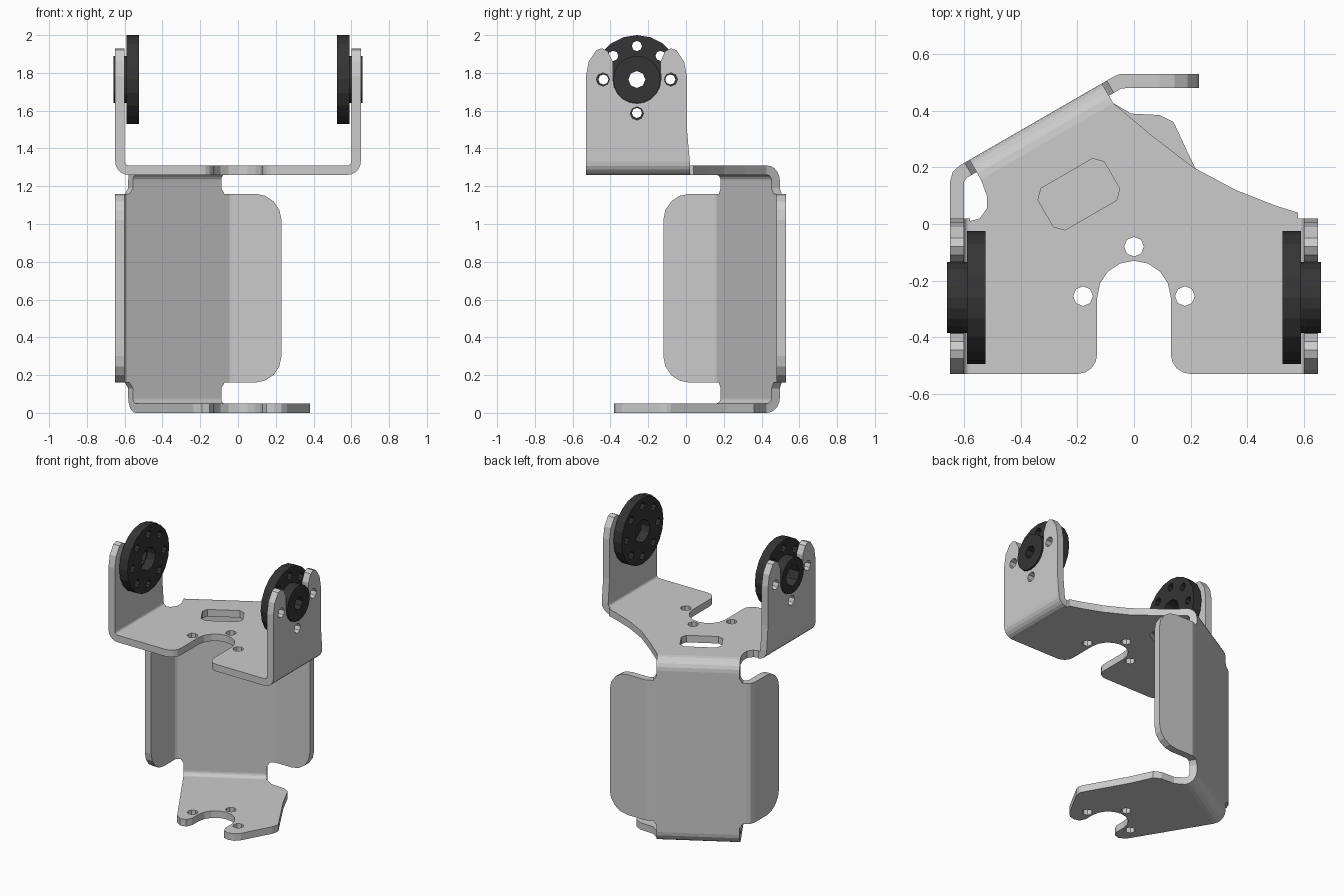
import bpy, bmesh
from math import cos, sin, pi, radians
from mathutils import Matrix, Vector

if "Cube" in bpy.data.objects:
    bpy.data.objects.remove(bpy.data.objects["Cube"])

X, Y, Z = Vector((1, 0, 0)), Vector((0, 1, 0)), Vector((0, 0, 1))
U = Vector((cos(pi / 6), 0.5, 0))       # along the slanted back plate
N = Vector((-0.5, cos(pi / 6), 0))      # outward from the back plate
T = 0.05                                # sheet thickness

dark = bpy.data.materials.new("dark_plastic")
dark.diffuse_color = (0.035, 0.035, 0.035, 1)
dark.use_nodes = True
dark.node_tree.nodes["Principled BSDF"].inputs["Base Color"].default_value = dark.diffuse_color


def arc(cx, cy, r, a0, a1, n=6):
    return [(cx + r * cos(radians(a0 + (a1 - a0) * i / n)),
             cy + r * sin(radians(a0 + (a1 - a0) * i / n))) for i in range(n + 1)]


def circle(cx, cy, r, n=8):
    return arc(cx, cy, r, 0, 360, n)[:-1]


def bend(cx, cy, ro, a0, a1):
    return arc(cx, cy, ro, a0, a1, 5) + arc(cx, cy, ro - T, a1, a0, 5)


def prism(name, loops, origin, ax, ay, thick=T, mat=None):
    """Filled outline (first loop) with holes, extruded along ax x ay."""
    cu = bpy.data.curves.new(name, 'CURVE')
    cu.dimensions, cu.fill_mode, cu.extrude = '2D', 'BOTH', thick / 2
    for pts in loops:
        s = cu.splines.new('POLY')
        s.points.add(len(pts) - 1)
        for p, (a, b) in zip(s.points, pts):
            p.co = (a, b, 0, 1)
        s.use_cyclic_u = True
    tmp = bpy.data.objects.new(name + "_tmp", cu)
    bpy.context.collection.objects.link(tmp)
    bpy.context.view_layer.update()
    me = bpy.data.meshes.new_from_object(
        tmp.evaluated_get(bpy.context.evaluated_depsgraph_get()))
    bpy.data.objects.remove(tmp)
    az = ax.cross(ay)
    m = Matrix((ax, ay, az)).transposed().to_4x4()
    m.translation = origin + az * thick / 2
    bm = bmesh.new()
    bm.from_mesh(me)
    bmesh.ops.remove_doubles(bm, verts=bm.verts, dist=1e-5)
    bm.transform(m)
    bmesh.ops.recalc_face_normals(bm, faces=bm.faces)
    for f in bm.faces:
        f.smooth = False
    bm.to_mesh(me)
    bm.free()
    me.name = name
    me.materials.clear()
    if mat:
        me.materials.append(mat)
    ob = bpy.data.objects.new(name, me)
    bpy.context.collection.objects.link(ob)
    return ob


def plan(t, d):
    p = U * t + N * d
    return (p.x, p.y)


O = Vector((0, 0, 0))
bolt_holes = [circle(0, -0.08, 0.035), circle(-0.18, -0.255, 0.035), circle(0.18, -0.255, 0.035)]
notch = arc(0, -0.26, 0.13, 180, 0, 8)
edge_r, edge_l = plan(0.15, 0.407), plan(-0.39, 0.407)

# Top plate with U notch, bolt holes and slanted window
window = []
for a, b in ((-.135, -.055), (-.105, -.085), (.105, -.085), (.135, -.055),
             (.135, .055), (.105, .085), (-.105, .085), (-.135, .055)):
    p = U * a + N * b
    window.append((p.x - 0.195, p.y + 0.105))
top = ([(-.58, -.53)] + arc(-.2, -.46, .07, -90, 0, 4) + notch + arc(.2, -.46, .07, 180, 270, 4)
       + [(.58, -.53), (.58, .04), (.5, .065), (.36, .12), (.21, .20), (.06, .315), edge_r,
          edge_l, (-.52, .1), (-.52, .055), (-.545, .02), (-.58, .01)])
prism("top_plate", [top, window] + bolt_holes, Z * 1.26, X, Y)

# Bottom plate
bottom = [edge_r, (-.01, .39), (.09, .385), (.14, .36), (.21, .21), (.375, -.08), (.38, -.1),
          (.37, -.14), (.26, -.34), (.23, -.37), (.19, -.38), (.15, -.37), (.13, -.33)]
bottom += notch[::-1] + [(-.13, -.33), (-.15, -.37), (-.19, -.38), (-.235, -.35), edge_l]
prism("bottom_plate", [bottom] + bolt_holes, O, X, Y)

# Bends joining the plates to the back
for name, cz, a in (("top_bend", 1.23, 0), ("bottom_bend", 0.08, -90)):
    prism(name, [bend(0.407, cz, 0.08, a, a + 90)], U * -0.39, N, Z, 0.54)

# Slanted back plate with narrow necks
back = [(-.39, .08), (.15, .08), (.15, .13), (.17, .16), (.2, .16), (.2, 1.16), (.17, 1.16),
        (.15, 1.19), (.15, 1.23), (-.39, 1.23), (-.39, 1.19), (-.41, 1.16), (-.43, 1.16),
        (-.43, .16), (-.41, .16), (-.39, .13)]
prism("back_plate", [back], N * 0.487, U, Z)

# Side flanges and their vertical bends
right_bend = [plan(.2, .437), (-.03, .48), (-.03, .53), (-.05, .53), plan(.2, .487)]
left_bend = [plan(-.43, .487), (-.64, .185), (-.65, .15), (-.60, .15), plan(-.43, .437)]
prism("right_flange_bend", [right_bend], Z * 0.16, X, Y, 1.0)
prism("left_flange_bend", [left_bend], Z * 0.16, X, Y, 1.0)
right = ([(-.03, 1.16), (-.03, .16)] + arc(.09, .30, .14, -90, 0, 4) + arc(.09, 1.02, .14, 0, 90, 4))
prism("right_flange", [right], Y * 0.53, X, Z)
left = ([(.15, .16), (.15, 1.16)] + arc(.02, 1.02, .14, 90, 180, 4) + arc(.02, .30, .14, 180, 270, 4))
prism("left_flange", [left], X * -0.65, Y, Z)

# Ears, ear bends and round horns on both sides
CY, CZ = -0.26, 1.765
ear = ([(-.53, 1.33), (.02, 1.33), (.005, 1.5), (.005, 1.78), (-.01, 1.86), (-.05, 1.92),
        (-.08, 1.93), (-.11, 1.915), (-.135, 1.86)]
       + arc(CY, CZ, 0.127, 0, -180, 10)
       + [(-.387, 1.86), (-.415, 1.915), (-.445, 1.93), (-.475, 1.92), (-.515, 1.86), (-.53, 1.78)])
ear_holes = [circle(CY + .18, CZ, .035), circle(CY - .18, CZ, .035), circle(CY, CZ - .18, .035)]
for s, side, hub_bore in ((1, "right", 0.045), (-1, "left", 0.075)):
    def x0(a, b):
        return X * (a if s > 0 else -b)
    prism(side + "_ear", [ear] + ear_holes, x0(0.60, 0.65), Y, Z)
    prism(side + "_ear_bend", [[(s * a, b) for a, b in bend(0.58, 1.33, 0.07, -90, 0)]],
          Y * 0.02, X, Z, 0.55)
    ring = [circle(CY + .177 * cos(k * pi / 4), CZ + .177 * sin(k * pi / 4), .027) for k in range(8)]
    prism(side + "_horn_disc", [circle(CY, CZ, .235, 20), circle(CY, CZ, .08, 12)] + ring,
          x0(0.525, 0.59), Y, Z, 0.065, dark)
    prism(side + "_horn_hub", [circle(CY, CZ, .125, 20), circle(CY, CZ, hub_bore, 8)],
          x0(0.59, 0.66), Y, Z, 0.07, dark)
